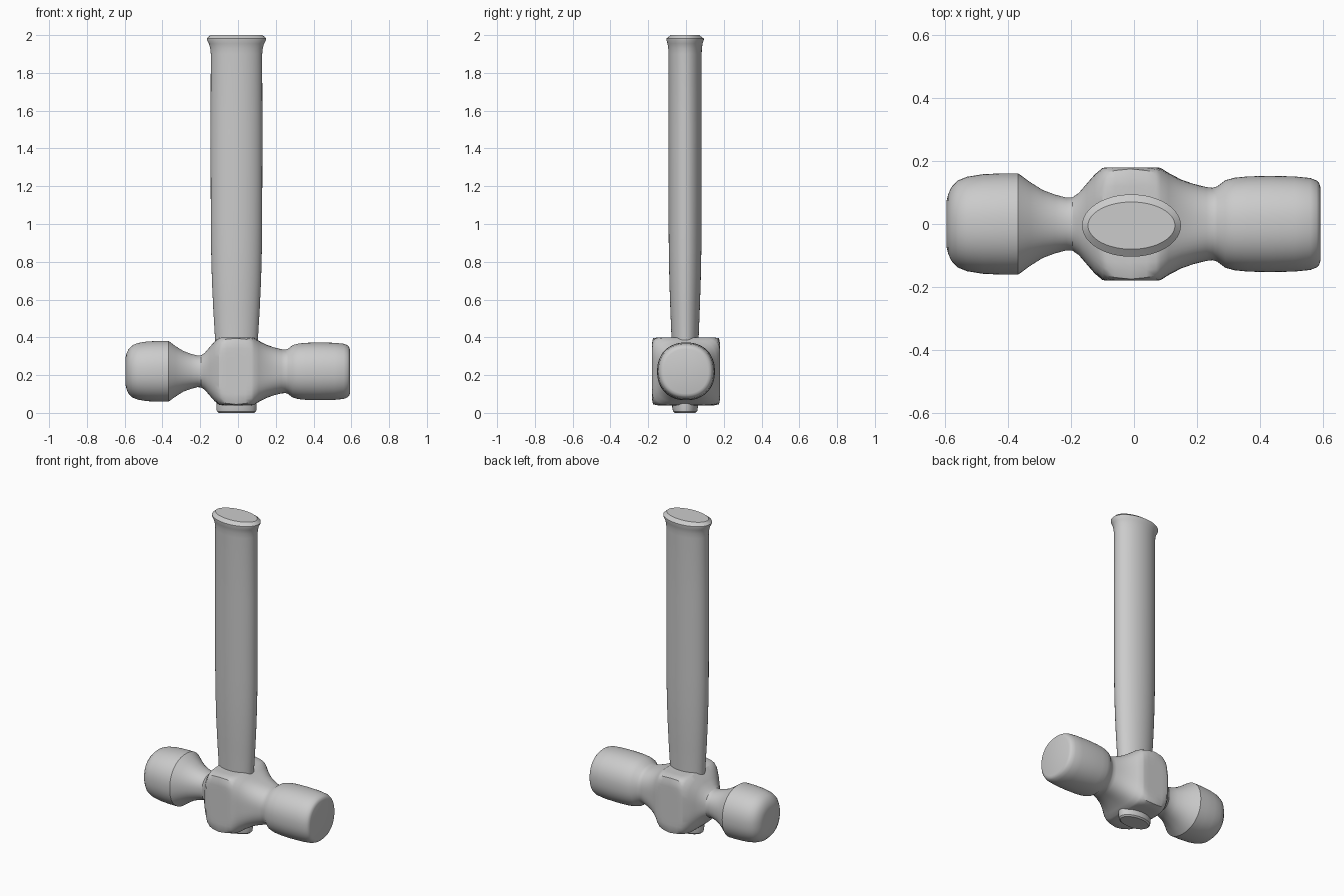
import bpy, bmesh, math
from mathutils import Matrix, Vector

steel = bpy.data.materials.new("light_grey")
steel.diffuse_color = (0.6, 0.6, 0.6, 1)


def loft(name, rings, sides, angle):
    """Skin closed rings of points, cap both ends, shade smooth."""
    bm = bmesh.new()
    loops = [[bm.verts.new(p) for p in ring] for ring in rings]
    for a, b in zip(loops, loops[1:]):
        for i in range(sides):
            j = (i + 1) % sides
            bm.faces.new((a[i], a[j], b[j], b[i]))
    bm.faces.new(loops[0])
    bm.faces.new(loops[-1])
    bmesh.ops.recalc_face_normals(bm, faces=bm.faces)
    mesh = bpy.data.meshes.new(name)
    bm.to_mesh(mesh)
    bm.free()
    obj = bpy.data.objects.new(name, mesh)
    bpy.context.collection.objects.link(obj)
    mesh.materials.append(steel)
    bpy.ops.object.select_all(action='DESELECT')
    obj.select_set(True)
    bpy.context.view_layer.objects.active = obj
    bpy.ops.object.shade_smooth_by_angle(angle=math.radians(angle))
    return obj


def section(sides, power):
    """Unit superellipse: 2 is round, large powers approach a square."""
    pts = []
    for i in range(sides):
        t = 2 * math.pi * i / sides
        c, s = math.cos(t), math.sin(t)
        r = (abs(c) ** power + abs(s) ** power) ** (-1 / power)
        pts.append((r * c, r * s))
    return pts


# Head: ball end, neck, square eye block, waist and striking face along x
# (x, half width, squareness)
head_profile = [
    (-0.595, 0.075, 2.2), (-0.59, 0.095, 2.2), (-0.58, 0.117, 2.2),
    (-0.56, 0.138, 2.2), (-0.53, 0.15, 2.2), (-0.48, 0.158, 2.2),
    (-0.42, 0.161, 2.2), (-0.368, 0.161, 2.2),
    (-0.33, 0.133, 2.2), (-0.29, 0.108, 2.2), (-0.25, 0.093, 2.2),
    (-0.215, 0.084, 2.2), (-0.195, 0.085, 2.3), (-0.175, 0.099, 2.5),
    (-0.15, 0.128, 3), (-0.125, 0.157, 3.7), (-0.10, 0.178, 5),
    (-0.085, 0.18, 7), (-0.06, 0.18, 12), (-0.01, 0.18, 24),
    (0.04, 0.18, 12), (0.07, 0.18, 7), (0.085, 0.178, 5),
    (0.11, 0.162, 3.9), (0.15, 0.141, 3.1), (0.19, 0.127, 2.7),
    (0.23, 0.117, 2.4), (0.25, 0.115, 2.3), (0.265, 0.12, 2.2),
    (0.29, 0.139, 2.2), (0.32, 0.147, 2.2), (0.36, 0.151, 2.2),
    (0.43, 0.153, 2.2), (0.51, 0.151, 2.2), (0.56, 0.146, 2.2),
    (0.58, 0.138, 2.2), (0.588, 0.13, 2.2), (0.592, 0.118, 2.2),
]
N = 64
loft("hammer_head",
     [[(x, r * u, 0.22 + r * v) for u, v in section(N, p)]
      for x, r, p in head_profile], N, 32)

# Handle: oval shaft passing through the head, flared at the grip end
# (z, half width x, half depth y)
handle_profile = [
    (0.0, 0.095, 0.055), (0.008, 0.104, 0.064), (0.03, 0.107, 0.068),
    (0.06, 0.107, 0.069), (0.40, 0.114, 0.072), (0.55, 0.123, 0.078),
    (0.70, 0.130, 0.083), (0.85, 0.134, 0.086), (1.00, 0.136, 0.087),
    (1.50, 0.137, 0.088), (1.90, 0.136, 0.088), (1.93, 0.139, 0.089),
    (1.955, 0.146, 0.093), (1.975, 0.157, 0.099), (1.982, 0.157, 0.099),
    (2.0, 0.138, 0.075),
]
loft("handle",
     [[(-0.008 + a * u, -0.005 + b * v, z) for u, v in section(N, 2)]
      for z, a, b in handle_profile], N, 32)
